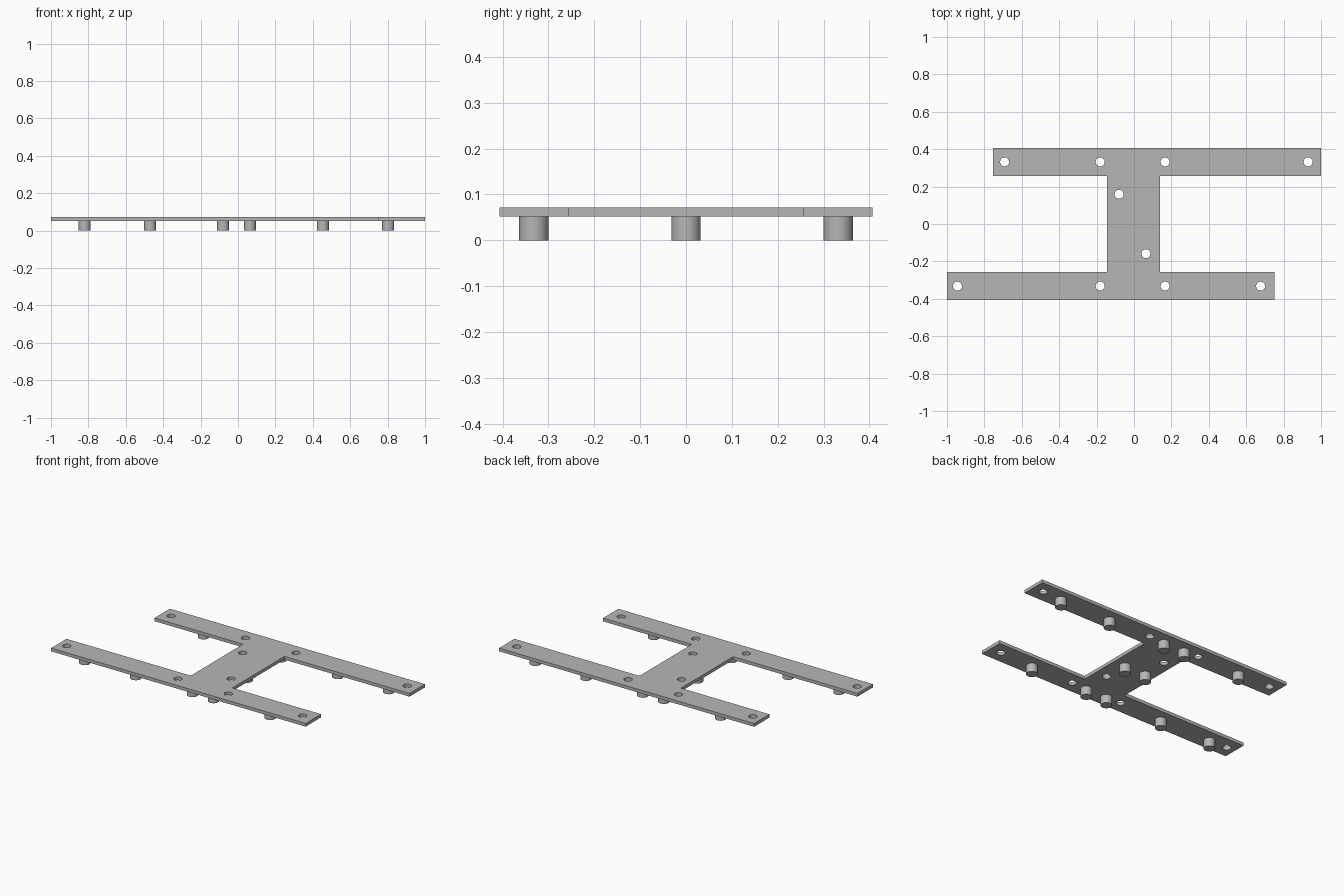
import bpy
import math

if "Cube" in bpy.data.objects:
    bpy.data.objects.remove(bpy.data.objects["Cube"])

grey = bpy.data.materials.new("plain grey")
grey.diffuse_color = (0.47, 0.47, 0.47, 1)
grey.use_nodes = True
grey.node_tree.nodes["Principled BSDF"].inputs["Base Color"].default_value = grey.diffuse_color

Z_BOTTOM, Z_TOP = 0.052, 0.072
ROW_Y = 0.332


def add_loop(curve, points):
    spline = curve.splines.new('POLY')
    spline.points.add(len(points) - 1)
    for p, (x, y) in zip(spline.points, points):
        p.co = (x, y, 0, 1)
    spline.use_cyclic_u = True


def circle(cx, cy, r, n=32):
    return [(cx + r * math.cos(2 * math.pi * i / n),
             cy + r * math.sin(2 * math.pi * i / n)) for i in range(n)]


def finish(obj, name):
    obj.name = name
    obj.data.materials.clear()
    obj.data.materials.append(grey)
    bpy.ops.object.shade_smooth_by_angle(angle=math.radians(30))


# Plate: two staggered bars joined by a web, with round through holes
curve = bpy.data.curves.new("plate", 'CURVE')
curve.dimensions = '2D'
curve.fill_mode = 'BOTH'
curve.extrude = (Z_TOP - Z_BOTTOM) / 2
add_loop(curve, [(-1, -0.407), (0.75, -0.407), (0.75, -0.256), (0.14, -0.256),
                 (0.14, 0.256), (1, 0.256), (1, 0.407), (-0.753, 0.407),
                 (-0.753, 0.256), (-0.145, 0.256), (-0.145, -0.256), (-1, -0.256)])
holes = [(x, -ROW_Y) for x in (-0.944, -0.181, 0.166, 0.677)]
holes += [(x, ROW_Y) for x in (-0.692, -0.181, 0.166, 0.931)]
holes += [(-0.08, 0.159), (0.064, -0.159)]
for x, y in holes:
    add_loop(curve, circle(x, y, 0.024))
plate = bpy.data.objects.new("plate", curve)
plate.location.z = (Z_BOTTOM + Z_TOP) / 2
bpy.context.collection.objects.link(plate)
bpy.context.view_layer.objects.active = plate
plate.select_set(True)
bpy.ops.object.convert(target='MESH')
finish(bpy.context.object, "plate")

# Feet: short round posts under each bar and the web
rows = {-ROW_Y: (-0.82, -0.47, -0.08, 0.064, 0.454),
        0: (-0.08, 0.064),
        ROW_Y: (-0.47, -0.08, 0.064, 0.454, 0.803)}
for y, xs in rows.items():
    for x in xs:
        bpy.ops.mesh.primitive_cylinder_add(
            vertices=48, radius=0.032, depth=Z_BOTTOM,
            location=(x, y, Z_BOTTOM / 2))
        finish(bpy.context.object, "foot_post")
